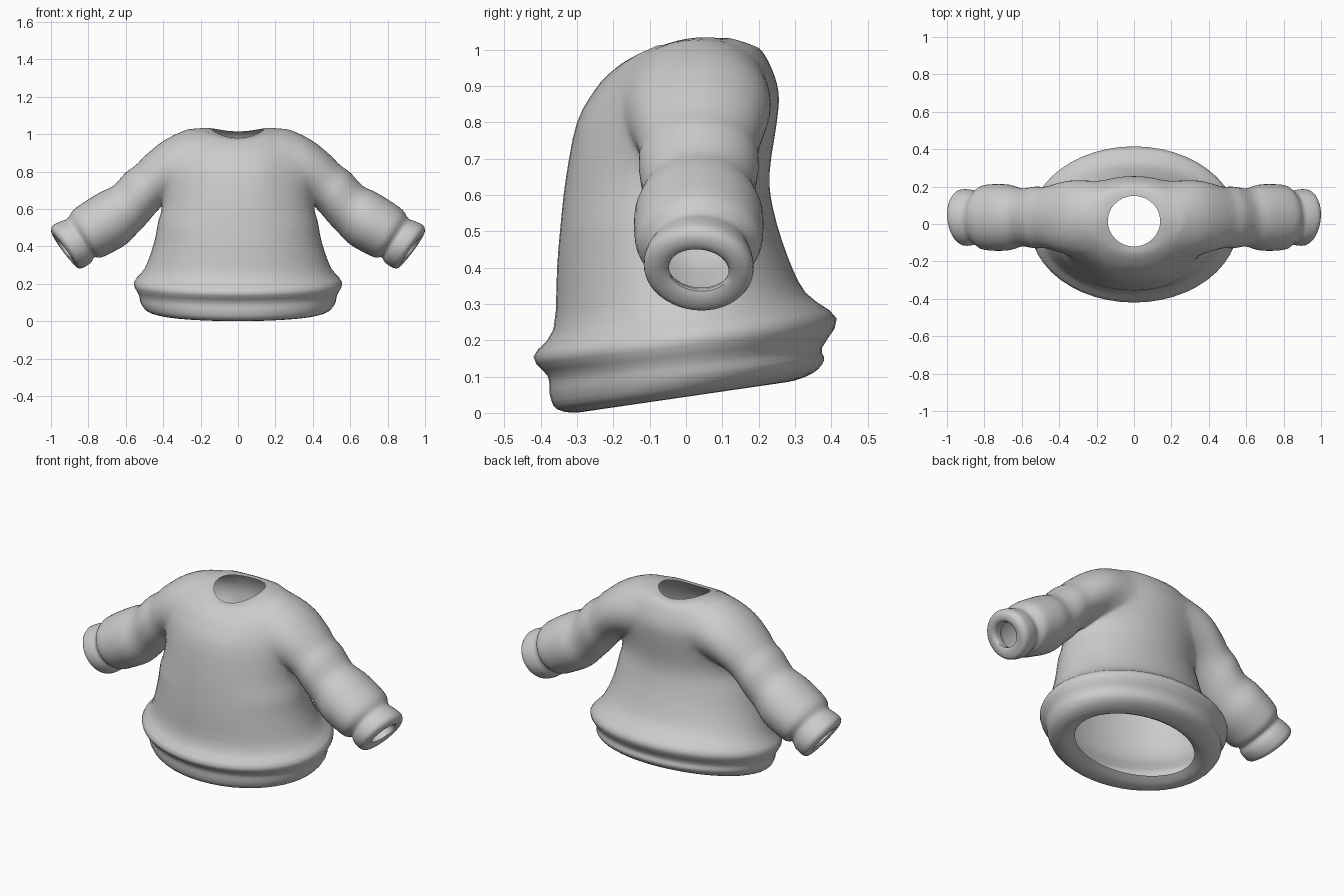
import bpy, bmesh, math
from mathutils import Vector

if "Cube" in bpy.data.objects:
    bpy.data.objects.remove(bpy.data.objects["Cube"])

SEG = 48
grey = bpy.data.materials.new("light grey knit")
grey.diffuse_color = (0.6, 0.6, 0.6, 1)
grey.use_nodes = True
grey.node_tree.nodes["Principled BSDF"].inputs["Base Color"].default_value = grey.diffuse_color


def smooth_rows(rows, steps):
    """Catmull-Rom interpolation between cross-section rows."""
    out = []
    for i in range(len(rows) - 1):
        p = [rows[max(i - 1, 0)], rows[i], rows[i + 1], rows[min(i + 2, len(rows) - 1)]]
        for s in range(steps):
            t = s / steps
            out.append([0.5 * (2 * b + (c - a) * t + (2 * a - 5 * b + 4 * c - d) * t * t
                               + (3 * b - a - 3 * c + d) * t ** 3) for a, b, c, d in zip(*p)])
    return out + [rows[-1]]


def loft(name, rings):
    """Skin a list of point rings and cap both ends."""
    bm = bmesh.new()
    loops = [[bm.verts.new(p) for p in ring] for ring in rings]
    for a, b in zip(loops, loops[1:]):
        for i in range(SEG):
            j = (i + 1) % SEG
            bm.faces.new((a[i], a[j], b[j], b[i]))
    bm.faces.new(loops[0])
    bm.faces.new(loops[-1])
    bmesh.ops.recalc_face_normals(bm, faces=bm.faces)
    me = bpy.data.meshes.new(name)
    bm.to_mesh(me)
    bm.free()
    me.materials.append(grey)
    ob = bpy.data.objects.new(name, me)
    bpy.context.collection.objects.link(ob)
    return ob


ANGLES = [2 * math.pi * i / SEG for i in range(SEG)]

# Torso rows: front y, front z, back y, back z, half width, side lift
torso_rows = [
    (-.23, .035, .24, .10, .37, 0), (-.29, .002, .28, .085, .43, 0),
    (-.355, .01, .35, .11, .49, 0), (-.375, .05, .38, .145, .52, 0),
    (-.38, .10, .375, .18, .53, 0), (-.42, .155, .415, .26, .557, 0),
    (-.365, .23, .33, .33, .50, 0), (-.355, .40, .28, .43, .45, 0),
    (-.345, .52, .24, .56, .425, 0), (-.33, .65, .23, .66, .40, 0),
    (-.30, .80, .25, .80, .40, 0), (-.25, .89, .255, .88, .39, 0),
    (-.21, .935, .235, .95, .36, .02), (-.16, .972, .20, 1.005, .25, .045),
    (-.12, .98, .15, 1.015, .14, .03)]


def torso_ring(r):
    fy, fz, by, bz, hx, lift = r
    return [(hx * math.sin(a),
             (fy + by) / 2 - (by - fy) / 2 * math.cos(a),
             (fz + bz) / 2 - (bz - fz) / 2 * math.cos(a) + lift * math.sin(a) ** 2)
            for a in ANGLES]


# Sleeve rows: top x, top z, bottom x, bottom z, half depth, forward tilt
sleeve_rows = [
    (.17, 1.03, .17, .72, .19, 0), (.30, 1.025, .26, .70, .205, 0),
    (.43, .955, .33, .68, .20, 0), (.535, .845, .395, .63, .165, 0),
    (.60, .795, .455, .56, .165, 0), (.665, .725, .535, .475, .155, 0),
    (.735, .69, .60, .41, .175, 0), (.81, .645, .68, .365, .178, 0),
    (.88, .595, .735, .34, .17, 0), (.91, .55, .768, .342, .14, 0),
    (.945, .535, .79, .31, .148, .03), (.99, .512, .835, .284, .15, .06),
    (.998, .48, .862, .290, .125, .08), (.975, .45, .885, .335, .085, .1),
    (.93, .46, .835, .345, .085, .1)]


def sleeve_ring(r, side):
    tx, tz, bx, bz, hy, tilt = r
    top, bot = Vector((tx, 0, tz)), Vector((bx, 0, bz))
    mid, half = (top + bot) / 2, (top - bot) / 2
    ring = []
    for a in ANGLES:
        p = mid + half * math.cos(a)
        dy = hy * math.sin(a)
        p += Vector((.8, 0, -.6)) * tilt * dy
        ring.append((side * p.x, .035 + dy, p.z))
    return ring


sweater = loft("sweater", [torso_ring(r) for r in smooth_rows(torso_rows, 3)])
sleeves = [loft("sleeve", [sleeve_ring(r, s) for r in smooth_rows(sleeve_rows, 3)])
           for s in (-1, 1)]

# Join the sleeves to the torso
for sl in sleeves:
    m = sweater.modifiers.new("join", 'BOOLEAN')
    m.operation, m.solver, m.object = 'UNION', 'EXACT', sl
dg = bpy.context.evaluated_depsgraph_get()
joined = bpy.data.meshes.new_from_object(sweater.evaluated_get(dg))
sweater.modifiers.clear()
sweater.data = joined
for sl in sleeves:
    bpy.data.objects.remove(sl)

# Open neck, hem and cuffs, then soften the shoulder seams
bm = bmesh.new()
bm.from_mesh(joined)
bmesh.ops.delete(bm, geom=[f for f in bm.faces if len(f.verts) > 30], context='FACES')
bmesh.ops.remove_doubles(bm, verts=bm.verts, dist=.004)
bmesh.ops.triangulate(bm, faces=[f for f in bm.faces if len(f.verts) > 4])
seam = [v for v in bm.verts if .17 < abs(v.co.x) < .47 and v.co.z > .56]
for _ in range(10):
    bmesh.ops.smooth_vert(bm, verts=seam, factor=.5,
                          use_axis_x=True, use_axis_y=True, use_axis_z=True)
bm.to_mesh(joined)
bm.free()

bpy.context.view_layer.objects.active = sweater
sweater.select_set(True)
bpy.ops.object.shade_smooth_by_angle(angle=math.radians(60))
